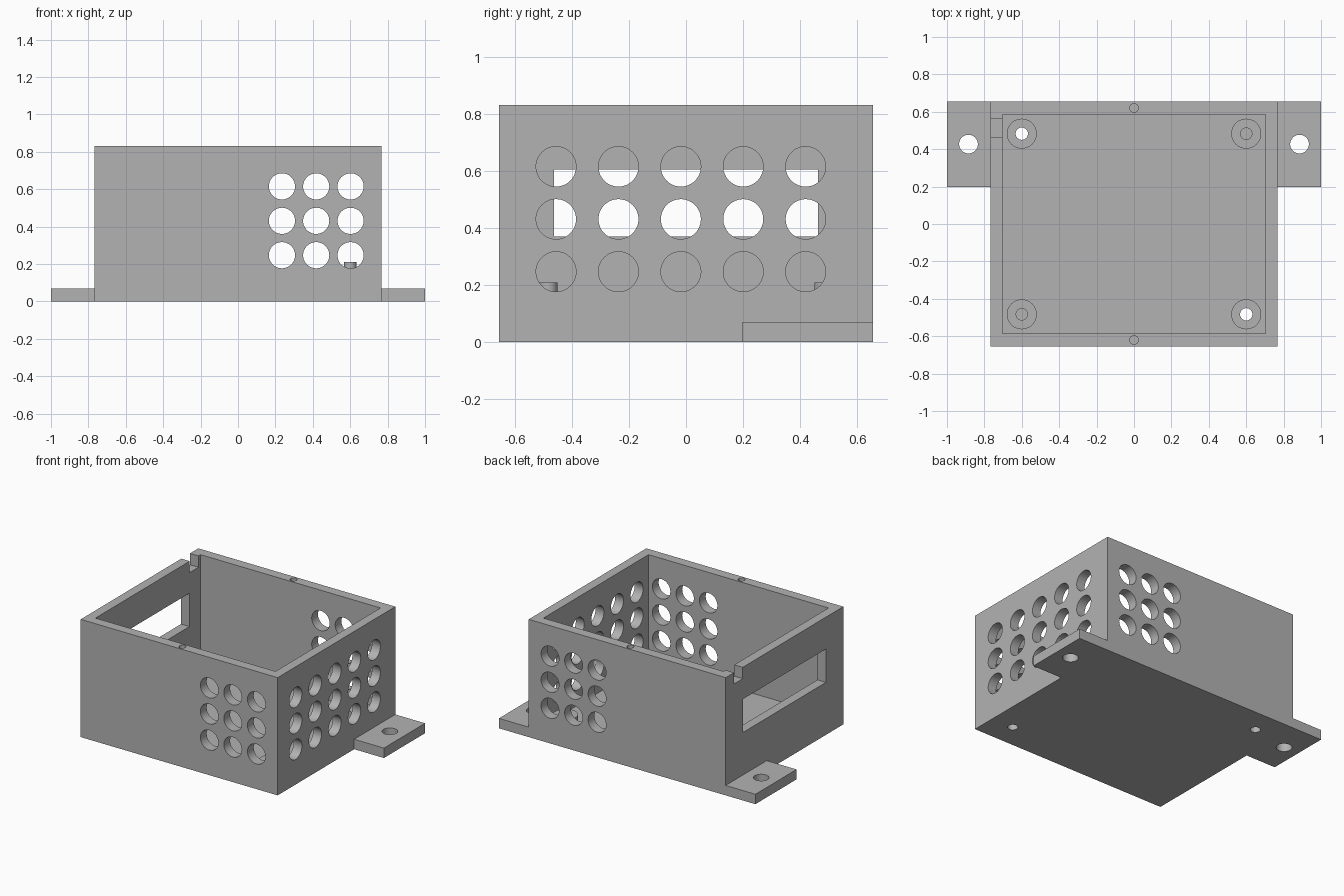
import bpy
import bmesh
from math import pi
from mathutils import Matrix, Vector

if "Cube" in bpy.data.objects:
    bpy.data.objects.remove(bpy.data.objects["Cube"])

grey = bpy.data.materials.new("plain grey")
grey.use_nodes = True
grey.diffuse_color = (0.45, 0.45, 0.45, 1)
grey.node_tree.nodes["Principled BSDF"].inputs["Base Color"].default_value = grey.diffuse_color

W, D, H = 0.768, 0.655, 0.83      # half width, half depth, height
WALL, FLOOR = 0.066, 0.07


def box(bm, lo, hi):
    lo, hi = Vector(lo), Vector(hi)
    m = Matrix.Translation((lo + hi) / 2) @ Matrix.Diagonal((*(hi - lo), 1))
    bmesh.ops.create_cube(bm, size=1, matrix=m)


def rod(bm, centre, radius, length, axis="Z", sides=48):
    turn = {"X": Matrix.Rotation(pi / 2, 4, "Y"),
            "Y": Matrix.Rotation(pi / 2, 4, "X"), "Z": Matrix()}[axis]
    bmesh.ops.create_cone(bm, cap_ends=True, segments=sides, radius1=radius,
                          radius2=radius, depth=length,
                          matrix=Matrix.Translation(centre) @ turn)


def finish(name, bm):
    mesh = bpy.data.meshes.new(name)
    bm.to_mesh(mesh)
    bm.free()
    mesh.materials.append(grey)
    obj = bpy.data.objects.new(name, mesh)
    bpy.context.collection.objects.link(obj)
    return obj


def combine(obj, bm, operation):
    tool = finish("tool", bm)
    tool.hide_render = True
    mod = obj.modifiers.new("bool", "BOOLEAN")
    mod.operation, mod.solver, mod.object = operation, "EXACT", tool
    bpy.context.view_layer.objects.active = obj
    bpy.ops.object.modifier_apply(modifier=mod.name)
    bpy.data.objects.remove(tool)


# Open-topped case
bm = bmesh.new()
box(bm, (-W, -D, 0), (W, D, H))
case = finish("case", bm)

# Mounting tabs at the back of both sides
bm = bmesh.new()
for s in (-1, 1):
    box(bm, (min(s * 0.74, s), 0.197, 0), (max(s * 0.74, s), D, FLOOR))
combine(case, bm, "UNION")

# Inner cavity
bm = bmesh.new()
box(bm, (WALL - W, WALL + 0.004 - D, FLOOR), (W - WALL, D - WALL - 0.004, H + 0.1))
combine(case, bm, "DIFFERENCE")

# Standoffs, two of them topped with a locating peg
corners = [(x, y) for x in (-0.6, 0.6) for y in (-0.483, 0.483)]
bm = bmesh.new()
for x, y in corners:
    rod(bm, (x, y, 0.09), 0.08, 0.1)
combine(case, bm, "UNION")
bm = bmesh.new()
for x, y in corners:
    if x * y > 0:
        rod(bm, (x, y, 0.16), 0.033, 0.1)
combine(case, bm, "UNION")

# Openings
bm = bmesh.new()
for z in (0.247, 0.431, 0.615):
    for x in (0.235, 0.418, 0.602):            # front and back vents
        for y in (-D, D):
            rod(bm, (x, y, z), 0.07, 0.2, "Y")
    for i in range(5):                         # left side vents
        rod(bm, (W, -0.455 + 0.2185 * i, z), 0.07, 0.2, "X")
box(bm, (-W - 0.1, -0.462, 0.37), (-W + 0.1, 0.462, 0.605))     # side window
box(bm, (-W - 0.1, 0.465, H - 0.08), (WALL - W + 0.005, 0.562, H + 0.1))  # cable notch
for x, y in corners:                           # screw holes through the standoffs
    if x * y < 0:
        rod(bm, (x, y, 0.1), 0.033, 0.4)
for s in (-1, 1):
    rod(bm, (s * 0.885, 0.427, 0.05), 0.05, 0.3)     # tab holes
    rod(bm, (0, s * 0.62, H), 0.023, 0.3)            # lid screw holes
combine(case, bm, "DIFFERENCE")

bpy.ops.object.select_all(action="DESELECT")
case.select_set(True)
bpy.context.view_layer.objects.active = case
bpy.ops.object.shade_smooth_by_angle(angle=pi / 6)
